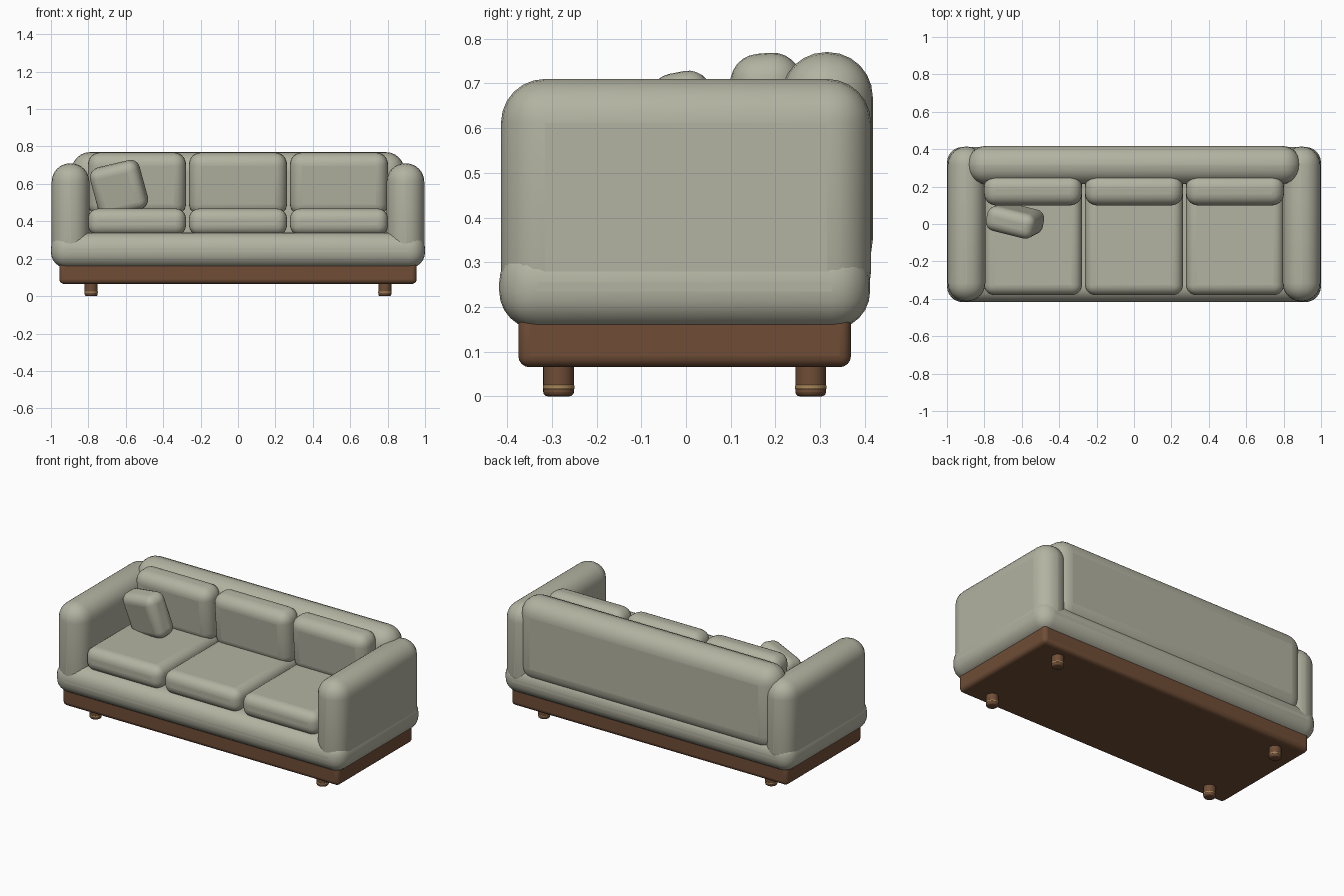
import bpy
from math import radians

if "Cube" in bpy.data.objects:
    bpy.data.objects.remove(bpy.data.objects["Cube"])

YO = -0.003  # small shift of the whole frame so the overall depth is centred


def material(name, rgb):
    m = bpy.data.materials.new(name)
    m.diffuse_color = (*rgb, 1)
    m.use_nodes = True
    m.node_tree.nodes["Principled BSDF"].inputs["Base Color"].default_value = m.diffuse_color
    return m


FABRIC = material("fabric", (0.45, 0.45, 0.36))
WOOD = material("wood", (0.16, 0.075, 0.037))
BRASS = material("brass", (0.38, 0.24, 0.10))


def finish(ob, name, mat, bevel, segments):
    ob.name = name
    ob.data.materials.append(mat)
    if bevel:
        mod = ob.modifiers.new("round", 'BEVEL')
        mod.width = bevel
        mod.segments = segments
        mod.limit_method = 'ANGLE'
    bpy.ops.object.shade_smooth_by_angle(angle=radians(40))
    return ob


def block(name, x, y, z, bevel, mat=FABRIC, segments=6, rot=(0, 0, 0)):
    """Rounded box from (min, max) ranges, turned about its centre."""
    bpy.ops.mesh.primitive_cube_add(size=1)
    ob = bpy.context.object
    ob.scale = [r[1] - r[0] for r in (x, y, z)]
    bpy.ops.object.transform_apply(location=False, rotation=False, scale=True)
    ob.location = [(r[0] + r[1]) / 2 for r in (x, y, z)]
    ob.rotation_euler = [radians(a) for a in rot]
    return finish(ob, name, mat, bevel, segments)


def cylinder(name, x, y, z0, z1, r, mat, bevel):
    bpy.ops.mesh.primitive_cylinder_add(vertices=32, radius=r, depth=z1 - z0,
                                        location=(x, y, (z0 + z1) / 2))
    return finish(bpy.context.object, name, mat, bevel, 3)


# Wooden plinth and upholstered base
block("plinth", (-0.955, 0.955), (-0.372 + YO, 0.372 + YO), (0.065, 0.19), 0.025, WOOD, 4)
block("seat_base", (-1, 1), (-0.415 + YO, 0.415 + YO), (0.15, 0.34), 0.085)

# Backrest
block("backrest", (-0.89, 0.89), (0.213, 0.418), (0.25, 0.77), 0.1)

# Arms
for side, s in (("left", -1), ("right", 1)):
    block(f"{side}_arm", sorted((s * 0.795, s * 0.996)), (-0.414, 0.414),
          (0.18, 0.71), 0.098)

# Seat and back cushions, the back ones tipped slightly forward
for i, cx in enumerate((-0.54, 0, 0.54), 1):
    xr = (cx - 0.262, cx + 0.262)
    block(f"seat_cushion_{i}", xr, (-0.38, 0.24), (0.325, 0.468), 0.055)
    block(f"back_cushion_{i}", xr, (0.108, 0.268), (0.43, 0.768), 0.065, rot=(5, 0, 0))

# Loose throw pillow
block("throw_pillow", (-0.771, -0.501), (-0.048, 0.088), (0.44, 0.71), 0.05,
      rot=(11, -13, -14))

# Legs with brass rings
for side, x in (("left", -0.785), ("right", 0.785)):
    for end, y in (("front", -0.282), ("back", 0.282)):
        cylinder(f"{end}_{side}_leg", x, y + YO, 0, 0.08, 0.0345, WOOD, 0.01)
        cylinder(f"{end}_{side}_ring", x, y + YO, 0.016, 0.025, 0.0355, BRASS, 0.002)
